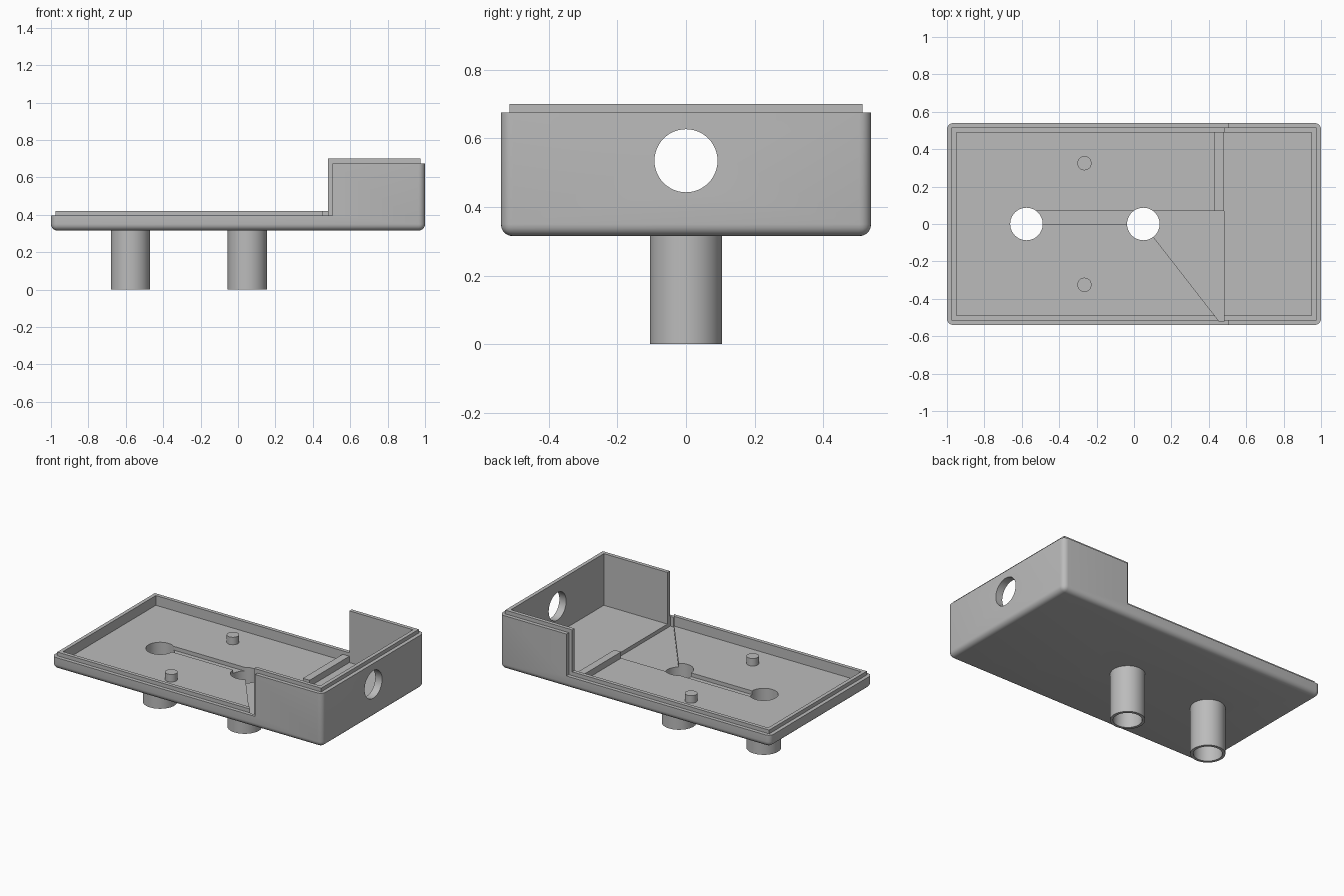
import bpy, bmesh, math

if "Cube" in bpy.data.objects:
    bpy.data.objects.remove(bpy.data.objects["Cube"])

grey = bpy.data.materials.new("light grey plastic")
grey.use_nodes = True
colour = (0.5, 0.5, 0.5, 1)
grey.diffuse_color = colour
grey.node_tree.nodes["Principled BSDF"].inputs["Base Color"].default_value = colour

BOTTOM, FLOOR, RECESS = 0.315, 0.355, 0.33
LOW_RIM, HIGH_RIM, LIP = 0.395, 0.675, 0.025
STEP_X, HALF_Y, WALL = 0.48, 0.54, 0.05


def prism(name, outline, z0, z1):
    """Extrude an xy outline between two heights."""
    bm = bmesh.new()
    face = bm.faces.new([bm.verts.new((x, y, z0)) for x, y in outline])
    top = bmesh.ops.extrude_face_region(bm, geom=[face])["geom"]
    for v in top:
        if isinstance(v, bmesh.types.BMVert):
            v.co.z = z1
    bmesh.ops.recalc_face_normals(bm, faces=bm.faces)
    mesh = bpy.data.meshes.new(name)
    bm.to_mesh(mesh)
    bm.free()
    mesh.materials.append(grey)
    ob = bpy.data.objects.new(name, mesh)
    bpy.context.collection.objects.link(ob)
    return ob


def block(name, x0, x1, y0, y1, z0, z1):
    return prism(name, [(x0, y0), (x1, y0), (x1, y1), (x0, y1)], z0, z1)


def inset_block(name, inset, z0, z1):
    x, y = 1 - inset, HALF_Y - inset
    return block(name, -x, x, -y, y, z0, z1)


def cylinder(name, x, y, radius, z0, z1, sides=48):
    ring = [(x + radius * math.cos(math.tau * i / sides),
             y + radius * math.sin(math.tau * i / sides)) for i in range(sides)]
    return prism(name, ring, z0, z1)


def combine(target, tool, operation):
    """Apply a boolean and discard the tool."""
    mod = target.modifiers.new("boolean", "BOOLEAN")
    mod.operation, mod.solver, mod.object = operation, "EXACT", tool
    bpy.context.view_layer.objects.active = target
    bpy.ops.object.modifier_apply(modifier=mod.name)
    bpy.data.objects.remove(tool)


# Outer shell with rounded corners and underside
tray = inset_block("stepped_tray", 0, BOTTOM, HIGH_RIM)
bm = bmesh.new()
bm.from_mesh(tray.data)
edges = [e for e in bm.edges if min(v.co.z for v in e.verts) < BOTTOM + 0.01]
bmesh.ops.bevel(bm, geom=edges, offset=0.035, segments=5, profile=0.5, affect="EDGES")
bm.to_mesh(tray.data)
bm.free()
combine(tray, block("low_cut", -2, STEP_X + LIP, -1, 1, LOW_RIM, 1), "DIFFERENCE")

# Raised inner lip following the step
lip = inset_block("lip", LIP, RECESS, HIGH_RIM + LIP)
combine(lip, block("lip_cut", -2, STEP_X, -1, 1, LOW_RIM + LIP, 1), "DIFFERENCE")
combine(tray, lip, "UNION")

# Hollow interior
combine(tray, inset_block("cavity", WALL, FLOOR, 1), "DIFFERENCE")

# Low divider, locating pegs and hollow legs
combine(tray, block("divider", STEP_X - WALL, STEP_X, 0.07, HALF_Y - 0.04,
                    FLOOR - 0.01, 0.397), "UNION")
for y in (-0.325, 0.325):
    combine(tray, cylinder("peg", -0.265, y, 0.038, FLOOR - 0.01, 0.405, 32), "UNION")
LEGS = (-0.575, 0.05)
for x in LEGS:
    combine(tray, cylinder("leg", x, 0, 0.105, 0, FLOOR - 0.01), "UNION")

# Cable recess fanning out to the step
path = [(LEGS[0], 0.07), (LEGS[0], 0), (LEGS[1], 0), (0.455, -0.52),
        (STEP_X, -0.52), (STEP_X, 0.07)]
combine(tray, prism("recess", path, RECESS, 0.6), "DIFFERENCE")
for x in LEGS:
    combine(tray, cylinder("bore", x, 0, 0.087, -0.1, 0.6), "DIFFERENCE")

# Round port through the tall end wall
port = cylinder("port", 0, 0, 0.092, 0.8, 1.2)
port.rotation_euler.y = math.pi / 2
port.location.z = 0.535
bpy.context.view_layer.update()
combine(tray, port, "DIFFERENCE")

bpy.ops.object.select_all(action="DESELECT")
tray.select_set(True)
bpy.context.view_layer.objects.active = tray
bpy.ops.object.shade_smooth_by_angle(angle=math.radians(30))
